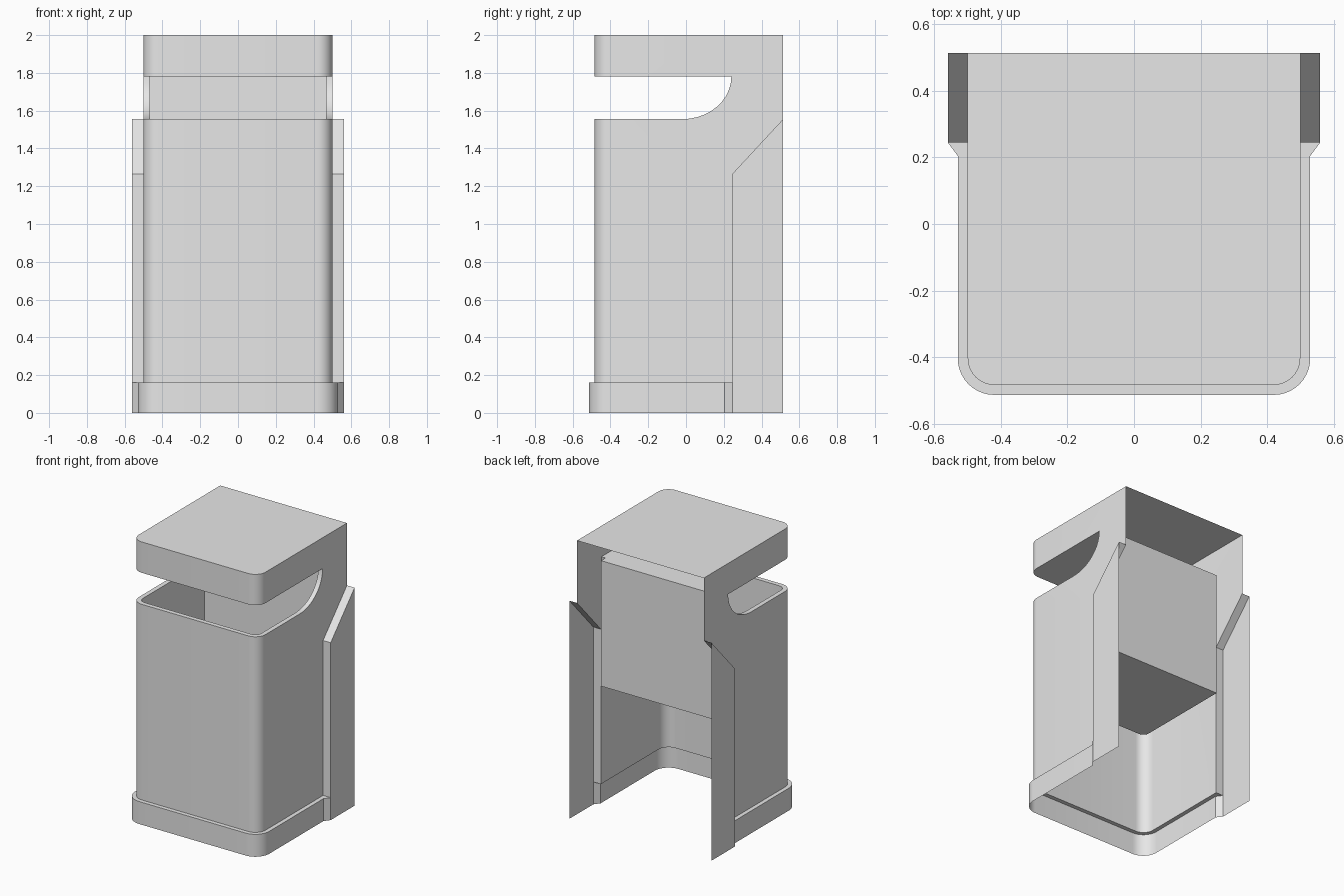
import bpy, bmesh
from math import sin, cos, pi, radians

if "Cube" in bpy.data.objects:
    bpy.data.objects.remove(bpy.data.objects["Cube"])

grey = bpy.data.materials.new("plain_grey")
grey.use_nodes = True
grey.diffuse_color = (0.8, 0.8, 0.8, 1)
grey.node_tree.nodes["Principled BSDF"].inputs["Base Color"].default_value = (0.8, 0.8, 0.8, 1)

# Shared dimensions
BACK, CORNER_X, CORNER_Y = 0.514, 0.42, -0.404
OUTER, INNER, SKIRT = 0.08, 0.047, 0.11      # concentric corner radii
WALL_X, LINER_X = CORNER_X + OUTER, CORNER_X + INNER
RIM, LID, TOP = 1.555, 1.78, 2.0
LEDGE, FLOOR = 0.16, 0.885
LINER_BACK = 0.29
WING_X, WING_Y, WING_Z = 0.56, 0.245, 1.265
MOUTH_Y, ARC_Y = 0.24, -0.02
STEPS = 10


def corners(radius):
    """Front outline with two rounded corners, from +x to -x."""
    right = [(CORNER_X + radius * cos(a), CORNER_Y - radius * sin(a))
             for a in (i * pi / 2 / STEPS for i in range(STEPS + 1))]
    return right + [(-x, y) for x, y in reversed(right)]


def u_path(radius, *ends):
    """Rounded front with extra points leading to each back end."""
    return list(ends) + corners(radius) + [(-x, y) for x, y in reversed(ends)]


def at(path, z):
    return [(x, y, z) for x, y in path]


def polygon(bm, points):
    bm.faces.new([bm.verts.new(p) for p in points])


def bridge(bm, a, b):
    for i in range(len(a) - 1):
        polygon(bm, (a[i], a[i + 1], b[i + 1], b[i]))


def finish(bm, name):
    bmesh.ops.remove_doubles(bm, verts=bm.verts, dist=0.0005)
    bmesh.ops.recalc_face_normals(bm, faces=bm.faces)
    mesh = bpy.data.meshes.new(name)
    bm.to_mesh(mesh)
    bm.free()
    mesh.materials.append(grey)
    obj = bpy.data.objects.new(name, mesh)
    bpy.context.collection.objects.link(obj)
    bpy.ops.object.select_all(action='DESELECT')
    obj.select_set(True)
    bpy.context.view_layer.objects.active = obj
    bpy.ops.object.shade_smooth_by_angle(angle=radians(30))


# Curved back edge of the mouth, from the lid down to the rim (y, z)
arc = [(ARC_Y + (MOUTH_Y - ARC_Y) * cos(a), LID - (LID - RIM) * sin(a))
       for a in (i * pi / 2 / STEPS for i in range(STEPS + 1))]

# Body: outer shell, lid and inner bin joined at the rim
body = bmesh.new()
outer, inner = corners(OUTER), corners(INNER)
bridge(body, at(outer, LEDGE), at(outer, RIM))
bridge(body, at(outer, LID), at(outer, TOP))
bridge(body, at(inner, FLOOR), at(inner, RIM))
polygon(body, at(u_path(OUTER, (WALL_X, BACK)), TOP))
polygon(body, at(u_path(OUTER, (LINER_X, LINER_BACK), (LINER_X, MOUTH_Y),
                        (WALL_X, MOUTH_Y)), LID))
polygon(body, at(u_path(INNER, (LINER_X, LINER_BACK)), FLOOR))
bridge(body, [(LINER_X, LINER_BACK, FLOOR), (-LINER_X, LINER_BACK, FLOOR)],
       [(LINER_X, LINER_BACK, LID), (-LINER_X, LINER_BACK, LID)])
bridge(body, at(u_path(OUTER, (WALL_X, ARC_Y)), RIM),
       at(u_path(INNER, (LINER_X, ARC_Y)), RIM))
side = [(CORNER_Y, LEDGE), (WING_Y, LEDGE), (WING_Y, WING_Z), (BACK, RIM),
        (BACK, TOP), (CORNER_Y, TOP), (CORNER_Y, LID)] + arc + [(CORNER_Y, RIM)]
bin_side = [(CORNER_Y, FLOOR), (LINER_BACK, FLOOR), (LINER_BACK, LID)] + arc + [(CORNER_Y, RIM)]
for s in (1, -1):
    polygon(body, [(s * WALL_X, y, z) for y, z in side])
    polygon(body, [(s * LINER_X, y, z) for y, z in bin_side])
    bridge(body, [(s * WALL_X, y, z) for y, z in arc],
           [(s * LINER_X, y, z) for y, z in arc])
finish(body, "bin_body")

# Base skirt with a flat ledge, flaring out to the wings
skirt = bmesh.new()
flare_y = 0.205
skirt_path = u_path(SKIRT, (WING_X, WING_Y), (CORNER_X + SKIRT, flare_y))
wall_path = u_path(OUTER, (WALL_X, WING_Y), (WALL_X, flare_y))
bridge(skirt, at(skirt_path, 0), at(skirt_path, LEDGE))
bridge(skirt, at(skirt_path, LEDGE), at(wall_path, LEDGE))
finish(skirt, "base_skirt")

# Rear side wings with sloped tops
edge = [(WING_Y, LEDGE), (WING_Y, WING_Z), (BACK, RIM)]
for s, label in ((1, "left"), (-1, "right")):
    wing = bmesh.new()
    polygon(wing, [(s * WING_X, y, z) for y, z in [(BACK, 0), (WING_Y, 0)] + edge])
    bridge(wing, [(s * WALL_X, y, z) for y, z in edge],
           [(s * WING_X, y, z) for y, z in edge])
    finish(wing, label + "_wing")
